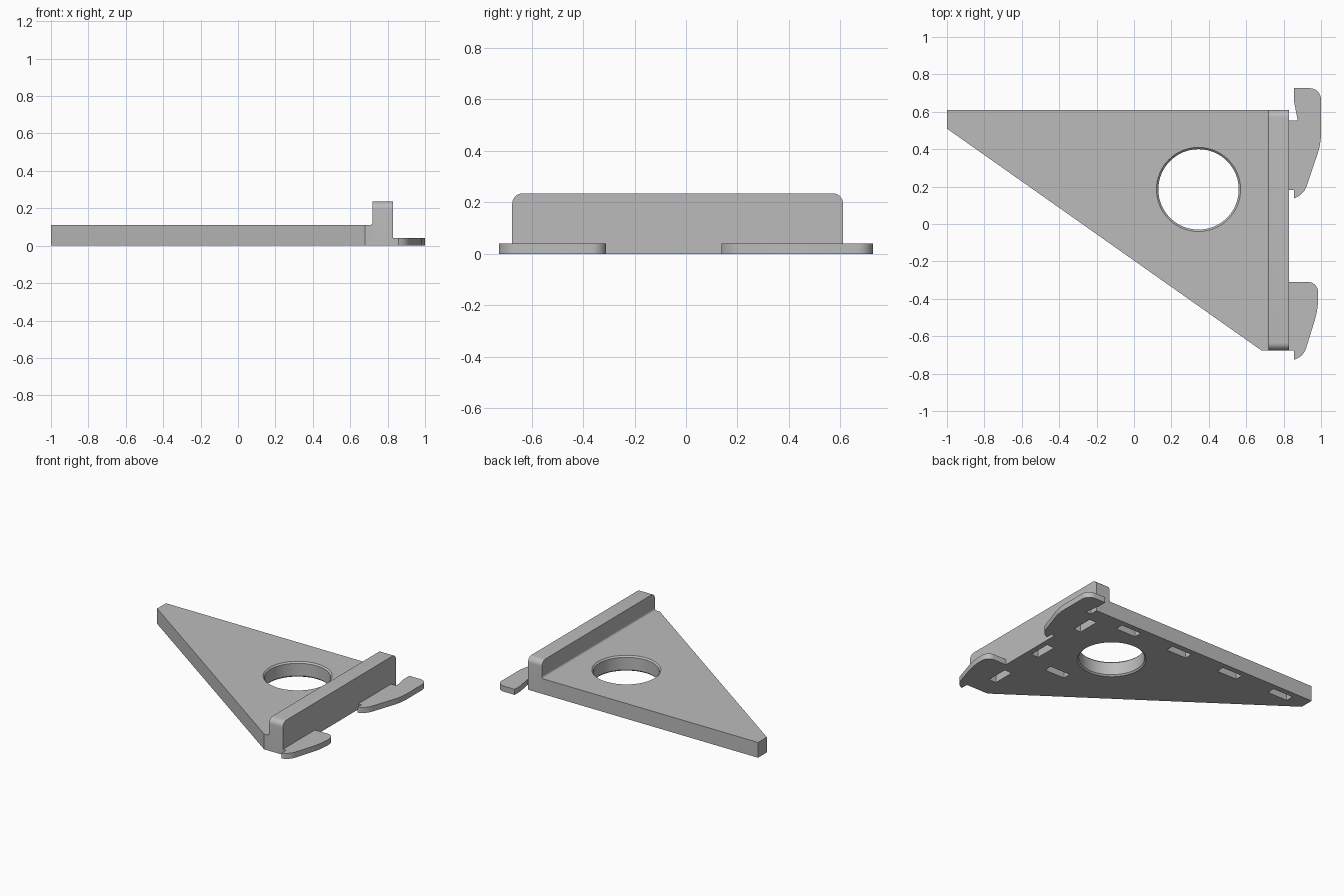
import bpy, bmesh, math
from mathutils import Vector, Matrix

cube = bpy.data.objects.get("Cube")
if cube:
    bpy.data.objects.remove(cube, do_unlink=True)

grey = bpy.data.materials.new("grey plastic")
grey.use_nodes = True
COLOUR = (0.5, 0.5, 0.5, 1)
grey.diffuse_color = COLOUR
grey.node_tree.nodes["Principled BSDF"].inputs["Base Color"].default_value = COLOUR


def rounded(corners, steps=8):
    """Outline from (a, b[, tangent length]) corners, with circular fillets."""
    out, n = [], len(corners)
    for i, c in enumerate(corners):
        p = Vector(c[:2])
        if len(c) == 2:
            out.append(p)
            continue
        to_prev = (Vector(corners[i - 1][:2]) - p).normalized()
        to_next = (Vector(corners[(i + 1) % n][:2]) - p).normalized()
        a, b = p + to_prev * c[2], p + to_next * c[2]
        w = math.sin(to_prev.angle(to_next) / 2)
        for k in range(steps + 1):
            t = k / steps
            wa, wp, wb = (1 - t) ** 2, 2 * w * t * (1 - t), t * t
            out.append((a * wa + p * wp + b * wb) / (wa + wp + wb))
    return out


def finish(name, bm):
    bmesh.ops.recalc_face_normals(bm, faces=bm.faces)
    mesh = bpy.data.meshes.new(name)
    bm.to_mesh(mesh)
    bm.free()
    mesh.materials.append(grey)
    ob = bpy.data.objects.new(name, mesh)
    bpy.context.collection.objects.link(ob)
    return ob


def prism(name, outline, lo, hi, axis="z"):
    """Extrude an outline along x, y or z between lo and hi."""
    place = {"x": lambda a, b: (lo, a, b),
             "y": lambda a, b: (a, lo, b),
             "z": lambda a, b: (a, b, lo)}[axis]
    bm = bmesh.new()
    face = bm.faces.new([bm.verts.new(place(*p)) for p in outline])
    move = Vector([hi - lo if axis == k else 0 for k in "xyz"])
    new = bmesh.ops.extrude_face_region(bm, geom=[face])["geom"]
    bmesh.ops.translate(bm, vec=move,
                        verts=[v for v in new if isinstance(v, bmesh.types.BMVert)])
    return finish(name, bm)


def lathe(name, profile, centre, segments=64):
    """Solid of revolution from (radius, height) points."""
    bm = bmesh.new()
    rings = [[bm.verts.new((centre[0] + r * math.cos(math.tau * k / segments),
                            centre[1] + r * math.sin(math.tau * k / segments), z))
              for k in range(segments)] for r, z in profile]
    for low, high in zip(rings, rings[1:]):
        for k in range(segments):
            j = (k + 1) % segments
            bm.faces.new((low[k], low[j], high[j], high[k]))
    bm.faces.new(rings[0])
    bm.faces.new(rings[-1])
    return finish(name, bm)


def box(name, x, y, length, width, depth):
    bm = bmesh.new()
    bmesh.ops.create_cube(bm, size=1, matrix=Matrix.Translation((x, y, 0))
                          @ Matrix.Diagonal((length, width, depth * 2, 1)))
    return finish(name, bm)


def cut(target, cutter):
    cutter.hide_render = True
    mod = target.modifiers.new("cut", "BOOLEAN")
    mod.operation, mod.solver, mod.object = "DIFFERENCE", "EXACT", cutter
    bpy.context.view_layer.objects.active = target
    bpy.ops.object.modifier_apply(modifier=mod.name)
    bpy.data.objects.remove(cutter, do_unlink=True)


BACK, FRONT = 0.61, -0.675       # ends of the bar
INNER, OUTER = 0.72, 0.83        # sides of the bar
THICK, TALL, HOOK = 0.11, 0.235, 0.04
SLOT_L, SLOT_W, SLOT_D = 0.16, 0.058, 0.06

# Triangular plate and upright bar
plate = prism("plate", [(-1, BACK), (-1, 0.51), (0.68, FRONT),
                        (INNER, FRONT), (INNER, BACK)], 0, THICK)
bar = prism("bar", rounded([(FRONT, 0), (BACK, 0), (BACK, TALL, 0.04),
                            (FRONT, TALL, 0.04)]), INNER, OUTER, "x")

# Small concave fillet where plate meets bar
fillet = prism("fillet", rounded([(INNER, THICK), (INNER, THICK + 0.015),
                                  (INNER - 0.0005, THICK + 0.0005, 0.0145),
                                  (INNER - 0.015, THICK)]), FRONT, BACK, "y")

# Round hole with chamfered rims
cut(plate, lathe("hole_cutter", [(0.235, -0.01), (0.215, 0.01), (0.215, THICK - 0.01),
                                 (0.235, THICK + 0.01)], (0.345, 0.185)))

# Blind slots in the underside
for x, y in [(0.5, 0.54), (0.07, 0.54), (-0.36, 0.54), (-0.79, 0.54), (0.51, -0.17)]:
    cut(plate, box("slot_cutter", x, y, SLOT_L, SLOT_W, SLOT_D))
for y in (0.41, -0.02, -0.45):
    cut(bar, box("slot_cutter", 0.76, y, SLOT_W, SLOT_L, SLOT_D))

# Thin hooks on the outer side of the bar
back_hook = prism("back_hook", rounded([
    (OUTER, 0.553), (0.875, 0.553), (0.855, 0.66), (0.855, 0.726), (1, 0.726, 0.06),
    (1, 0.43, 0.06), (0.908, 0.157, 0.05), (0.855, 0.137), (0.855, 0.182),
    (OUTER, 0.182)]), 0, HOOK)
front_hook = prism("front_hook", rounded([
    (OUTER, -0.31), (0.985, -0.31, 0.055), (0.985, -0.455, 0.07), (0.907, -0.707, 0.045),
    (0.855, -0.726), (0.855, -0.675), (OUTER, -0.675)]), 0, HOOK)

# Smooth rounded walls, keep hard edges
for ob in (plate, bar, fillet, back_hook, front_hook):
    bpy.ops.object.select_all(action="DESELECT")
    ob.select_set(True)
    bpy.context.view_layer.objects.active = ob
    bpy.ops.object.shade_smooth_by_angle(angle=math.radians(30))
